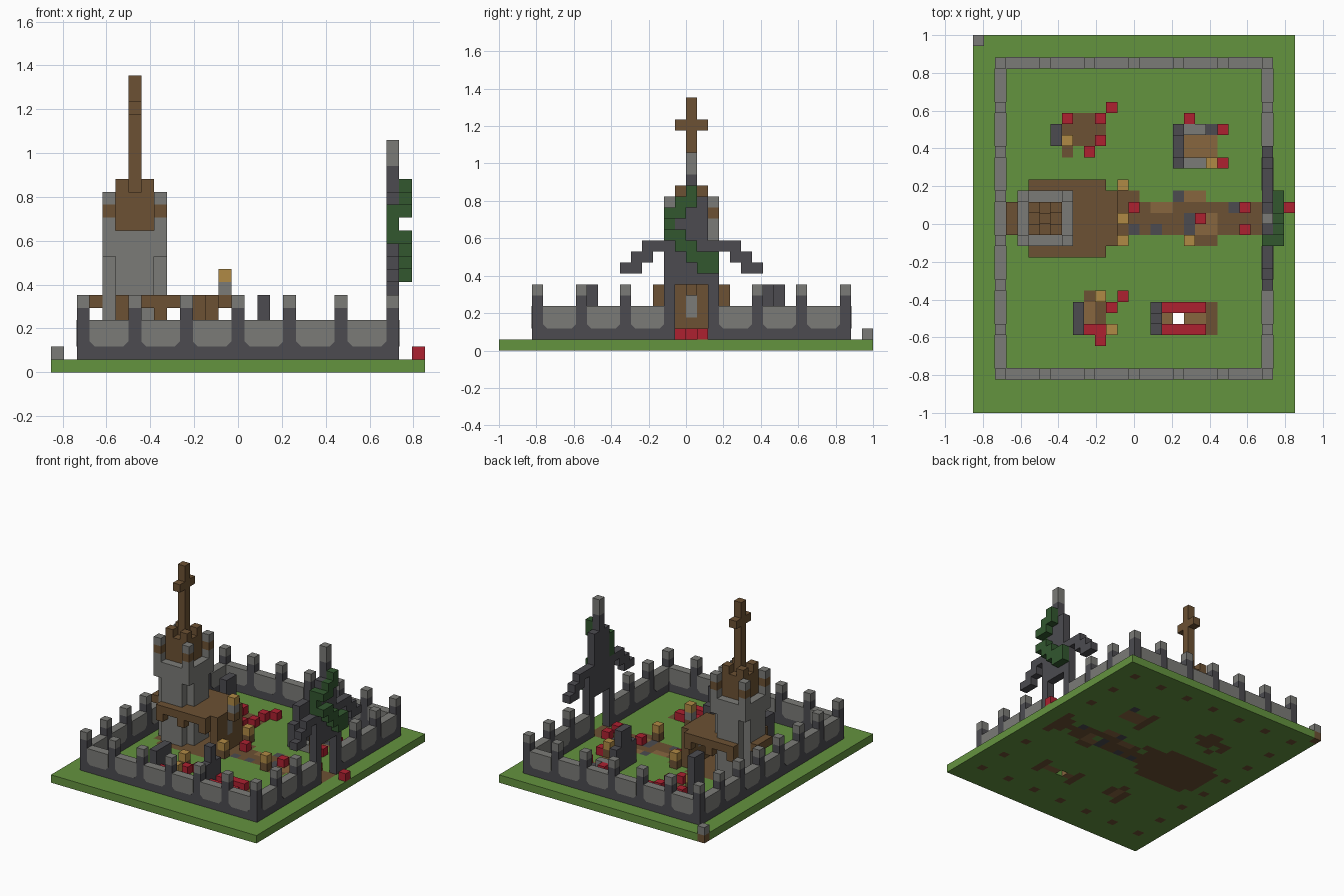
import bpy
import bmesh
from mathutils import Vector

default = bpy.data.objects.get("Cube")
if default:
    bpy.data.objects.remove(default)

CELL = 1 / 17
COLUMNS, ROWS = 29, 34
HEX_COLOURS = {
    "grass": "64933f", "stone": "7b7b77", "dark_stone": "4c4b50",
    "wood": "6c5133", "light_earth": "87663f", "lamp_glow": "b08a45",
    "flower_red": "ad2130", "vine_green": "32572f",
}


def linear(value):
    return ((value + 0.055) / 1.055) ** 2.4


# One flat material per colour
materials = {}
for name, code in HEX_COLOURS.items():
    rgb = [linear(c / 255) for c in bytes.fromhex(code)] + [1]
    material = bpy.data.materials.new(name)
    material.use_nodes = True
    material.diffuse_color = rgb
    shader = material.node_tree.nodes["Principled BSDF"]
    shader.inputs["Base Color"].default_value = rgb
    shader.inputs["Roughness"].default_value = 1
    materials[name] = material
names = list(materials)

cells = {}  # cell position -> (part, colour)


def span(value):
    return range(value[0], value[1] + 1) if isinstance(value, tuple) else (value,)


def fill(part, colour, xs, ys, zs):
    for x in span(xs):
        for y in span(ys):
            for z in span(zs):
                cells[x, y, z] = (part, colour)


def place(x, y, z):
    return Vector(((x - COLUMNS / 2) * CELL, (y - ROWS / 2) * CELL, z * CELL))


def finish(bm, name):
    mesh = bpy.data.meshes.new(name)
    bm.to_mesh(mesh)
    bm.free()
    for material in materials.values():
        mesh.materials.append(material)
    bpy.context.collection.objects.link(bpy.data.objects.new(name, mesh))


# Ground slab and the earth under the tower
fill("ground", "grass", (0, COLUMNS - 1), (0, ROWS - 1), 0)
fill("ground", "wood", (4, 12), (15, 19), 0)
fill("ground", "wood", (5, 11), (14, 20), 0)

# Garden plots: each letter stands for one kind of cell
SOIL = {"b": "wood", "l": "light_earth", "d": "dark_stone"}


def plot(left, top, rows):
    for down, row in enumerate(rows):
        y = top - down
        for step, letter in enumerate(row):
            x = left + step
            if letter in SOIL:
                fill("ground", SOIL[letter], x, y, 0)
            elif letter == "R":
                fill("flowers", "flower_red", x, y, 1)
            elif letter == "T":
                fill("ground_lamps", "wood", x, y, 1)
                fill("ground_lamps", "lamp_glow", x, y, 2)
            elif letter == "G":
                fill("grave_border", "stone", x, y, 1)
            elif letter in "SD":
                fill("ground", "wood", x, y, 0)
                fill("gravestones", "dark_stone", x, y, (1, 5 if letter == "D" else 3))
            elif letter == "O":
                del cells[x, y, 0]


plot(7, 27, [".....R", ".RbbR.", "Dbbbb.", "DTbbR.", ".b.R.."])
plot(18, 26, [".R...", "SGGdR", "Dlll.", "Dlll.", "SGGTR"])
plot(9, 10, [".bT.R", "SlbR.", "Slb..", "SRRT.", "..R.."])
plot(16, 9, ["SRRRRb", "DlOllb", "SRRRRb"])
plot(13, 20, ["T.............",
              "bb...dll......",
              "bRbllbbbbbdRbb",
              "bbbbbbdRlbbbbb",
              "bdbdbbdllbbRbb",
              "T.....Tbb....."])
fill("flowers", "flower_red", 28, 18, 1)
fill("ground", "wood", 0, 33, 0)
fill("corner_marker", "stone", 0, 33, 1)

# Boundary wall with capped posts every fourth cell
WEST, EAST, SOUTH, NORTH = 2, 26, 3, 31
for y in (SOUTH, NORTH):
    fill("wall", "dark_stone", (WEST, EAST), y, (1, 3))
for x in (WEST, EAST):
    fill("wall", "dark_stone", x, (SOUTH, NORTH), (1, 3))
posts = {(x, y) for x in range(WEST, EAST + 1, 4) for y in (SOUTH, NORTH)}
posts |= {(x, y) for x in (WEST, EAST) for y in range(SOUTH, NORTH + 1, 4)}
for x, y in posts:
    fill("ground", "wood", x, y, 0)
    fill("wall_posts", "dark_stone", x, y, (1, 4))
    fill("wall_posts", "stone", x, y, 5)

# Gate figure: body, head, stepped arms and a doorway
fill("gate", "dark_stone", EAST, (15, 19), (1, 9))
fill("gate", "dark_stone", EAST, (16, 18), (10, 13))
fill("gate", "dark_stone", EAST, 17, (14, 15))
fill("gate", "stone", EAST, 17, (16, 17))
for step in range(3):
    for side in (-1, 1):
        for reach in (3, 4):
            fill("gate_arms", "dark_stone", EAST, 17 + side * (reach + step), 9 - step)
for y in range(16, 19):
    for z in range(1, 6):
        del cells[EAST, y, z]

# Vine winding down the gate
for z, ys in ((14, 17), (13, (16, 17)), (12, (15, 16)), (10, (15, 16)),
              (9, (16, 17)), (8, (17, 19)), (7, (18, 19))):
    fill("vine", "vine_green", EAST + 1, ys, z)
fill("vine", "vine_green", EAST, 15, (10, 12))

# Tower: plus-shaped shaft, square crown, corner turrets
fill("tower", "stone", (5, 7), (15, 19), (1, 8))
fill("tower", "stone", (4, 8), (16, 18), (1, 8))
fill("tower", "stone", (4, 8), (15, 19), (9, 10))
for x in (4, 8):
    for y in (15, 19):
        for z, colour in ((11, "stone"), (12, "wood"), (13, "stone")):
            fill("turrets", colour, x, y, z)
fill("spire", "wood", (5, 7), (16, 18), (11, 13))
for x in (5, 7):
    for y in (16, 18):
        fill("spire", "wood", x, y, 14)
fill("cross", "wood", 6, 17, (14, 22))
fill("cross", "wood", 6, (16, 18), 20)

# Canopy round the tower, with brackets and porch
for y in (14, 20):
    fill("canopy", "wood", (5, 11), y, 5)
    for x in (5, 8, 11):
        fill("canopy", "wood", x, y, 4)
fill("canopy", "wood", 3, (16, 18), 5)
fill("canopy", "wood", (9, 12), (15, 19), 5)
fill("canopy", "wood", 8, (15, 19), 5)
fill("porch", "wood", 12, (16, 18), (1, 4))
fill("porch", "stone", 12, 17, (3, 4))
for y in (15, 19):
    fill("porch", "wood", 12, y, (1, 4))
fill("porch_lamp", "wood", 13, 17, 5)
fill("porch_lamp", "stone", 13, 17, 6)
fill("porch_lamp", "lamp_glow", 13, 17, 7)


# Build each part from the exposed faces of its cells
def build(part):
    bm = bmesh.new()
    for cell, (owner, colour) in cells.items():
        if owner != part:
            continue
        for axis in range(3):
            for side in (0, 1):
                beside = list(cell)
                beside[axis] += 2 * side - 1
                if tuple(beside) in cells:
                    continue
                corners = []
                for u, w in ((0, 0), (1, 0), (1, 1), (0, 1)):
                    point = list(cell)
                    point[axis] += side
                    point[(axis + 1) % 3] += u
                    point[(axis + 2) % 3] += w
                    corners.append(bm.verts.new(place(*point)))
                face = bm.faces.new(corners if side else corners[::-1])
                face.material_index = names.index(colour)
    bmesh.ops.remove_doubles(bm, verts=bm.verts, dist=CELL / 100)
    finish(bm, part)


for part in sorted({owner for owner, colour in cells.values()}):
    build(part)

# Stone wall panels with clipped lower corners
bm = bmesh.new()
PROFILE = ((0, 4), (0, 2.4), (0.4, 2), (2.6, 2), (3, 2.4), (3, 4))
SKIN = 0.04


def panel(x, y, along_x):
    verts = []
    for along, z in PROFILE:
        top = z + SKIN if z == 4 else z
        spot = (x + along, y - SKIN, top) if along_x else (x - SKIN, y + along, top)
        verts.append(bm.verts.new(place(*spot)))
    face = bm.faces.new(verts)
    moved = bmesh.ops.extrude_face_region(bm, geom=[face])["geom"]
    depth = CELL * (1 + 2 * SKIN)
    offset = Vector((0, depth, 0)) if along_x else Vector((depth, 0, 0))
    bmesh.ops.translate(bm, vec=offset, verts=[g for g in moved if isinstance(g, bmesh.types.BMVert)])


for y in (SOUTH, NORTH):
    for x in range(WEST + 1, EAST, 4):
        panel(x, y, True)
for x in (WEST, EAST):
    for y in range(SOUTH + 1, NORTH, 4):
        if x == WEST or y != 16:
            panel(x, y, False)
bmesh.ops.recalc_face_normals(bm, faces=bm.faces)
for face in bm.faces:
    face.material_index = names.index("stone")
finish(bm, "wall_panels")
